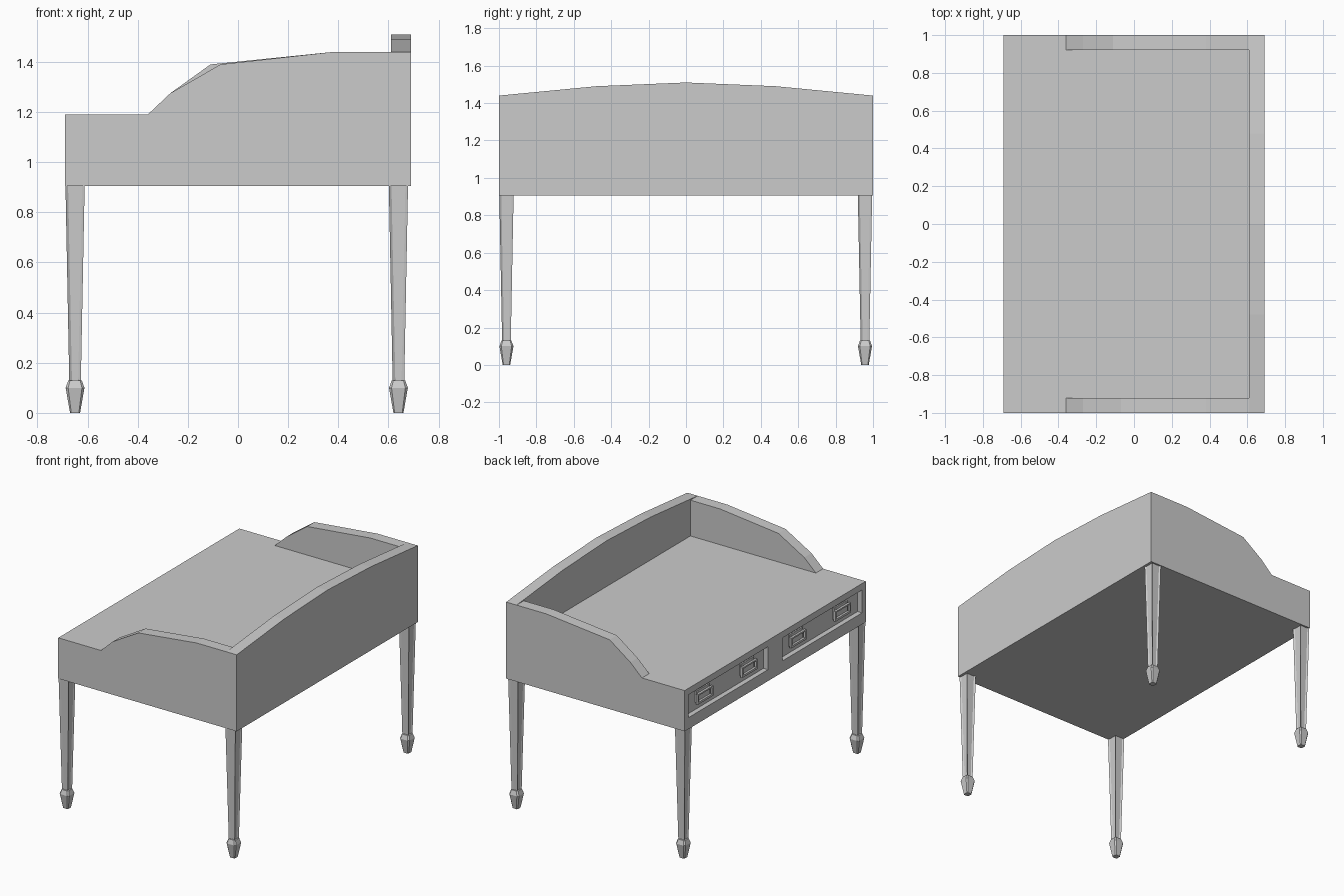
import bpy, bmesh
from mathutils import Vector

if "Cube" in bpy.data.objects:
    bpy.data.objects.remove(bpy.data.objects["Cube"])


def finish(bm, name):
    bmesh.ops.recalc_face_normals(bm, faces=bm.faces)
    me = bpy.data.meshes.new(name)
    bm.to_mesh(me)
    bm.free()
    ob = bpy.data.objects.new(name, me)
    bpy.context.collection.objects.link(ob)
    return ob


def add_box(bm, lo, hi):
    verts = bmesh.ops.create_cube(bm, size=1)["verts"]
    for v in verts:
        v.co = Vector([(lo[i] + hi[i]) / 2 + v.co[i] * (hi[i] - lo[i]) for i in range(3)])


def box(name, lo, hi):
    bm = bmesh.new()
    add_box(bm, lo, hi)
    return finish(bm, name)


def prism(name, points, offset):
    """Extrude a flat outline by an offset."""
    bm = bmesh.new()
    face = bm.faces.new([bm.verts.new(p) for p in points])
    new = bmesh.ops.extrude_face_region(bm, geom=[face], use_keep_orig=True)["geom"]
    bmesh.ops.translate(bm, vec=offset, verts=[g for g in new if isinstance(g, bmesh.types.BMVert)])
    return finish(bm, name)


def loft(bm, rings):
    """Skin closed rings of points; returns the side faces."""
    loops = [[bm.verts.new(p) for p in r] for r in rings]
    n = len(loops[0])
    sides = []
    for a, b in zip(loops, loops[1:]):
        for i in range(n):
            j = (i + 1) % n
            sides.append(bm.faces.new((a[i], a[j], b[j], b[i])))
    bm.faces.new(loops[0][::-1])
    bm.faces.new(loops[-1])
    return sides


def square(cx, cy, h, z):
    return [(cx + sx * h, cy + sy * h, z) for sx, sy in ((-1, -1), (1, -1), (1, 1), (-1, 1))]


def cut_square(cx, cy, h, z, c):
    k = h - c
    pts = ((-k, -h), (k, -h), (h, -k), (h, k), (k, h), (-k, h), (-h, k), (-h, -k))
    return [(cx + x, cy + y, z) for x, y in pts]


X, TOP, BOTTOM = 0.69, 1.19, 0.905

# Desk case, with two drawer recesses cut into the -x face
case = box("desk_case", (-X, -1, BOTTOM), (X, 1, TOP))
for side, y0, y1 in (("left", 0.08, 0.96), ("right", -0.96, -0.08)):
    cutter = box(side + "_drawer_cutter", (-X - 0.1, y0, 0.985), (-X + 0.035, y1, 1.145))
    cutter.hide_render = True
    cutter.hide_viewport = True
    mod = case.modifiers.new(side + "_drawer", "BOOLEAN")
    mod.operation = "DIFFERENCE"
    mod.solver = "EXACT"
    mod.object = cutter

# Gallery sides: the shoulder sits slightly differently on each side
for name, y, t, peak in (("gallery_side_front", -1, 0.08, -0.07), ("gallery_side_rear", 1, -0.08, -0.11)):
    outline = [(-0.36, TOP), (-0.27, 1.275), (peak, 1.39), (0.38, 1.44), (0.61, 1.44), (0.61, TOP)]
    prism(name, [(x, y, z) for x, z in outline], (0, t, 0))

# Arched gallery back
arch = [(-1, TOP), (-1, 1.44), (-0.48, 1.49), (0, 1.51), (0.48, 1.49), (1, 1.44), (1, TOP)]
prism("gallery_back", [(0.61, y, z) for y, z in arch], (0.08, 0, 0))

# Drawer handles: backplate, bail posts and bar
for i, y in enumerate((0.76, 0.27, -0.27, -0.76)):
    bm = bmesh.new()
    xb = -X + 0.036
    add_box(bm, (xb - 0.010, y - 0.075, 1.035), (xb, y + 0.075, 1.115))
    add_box(bm, (xb - 0.030, y - 0.085, 1.030), (xb - 0.015, y + 0.085, 1.045))
    add_box(bm, (xb - 0.030, y - 0.085, 1.090), (xb - 0.015, y + 0.085, 1.100))
    for s in (-1, 1):
        yc = y + s * 0.079
        add_box(bm, (xb - 0.030, yc - 0.006, 1.045), (xb - 0.015, yc + 0.006, 1.090))
        add_box(bm, (xb - 0.016, y + s * 0.06 - 0.008, 1.088), (xb - 0.009, y + s * 0.06 + 0.008, 1.102))
    finish(bm, "drawer_handle_%d" % (i + 1))

# Tapered legs with a sunk panel on each face, and spade feet
for fx, cx in (("drawer", -0.65), ("back", 0.64)):
    for fy, cy in (("front", -0.96), ("rear", 0.957)):
        bm = bmesh.new()
        sides = loft(bm, [square(cx, cy, 0.023, 0.12), square(cx, cy, 0.0385, 0.92)])
        bmesh.ops.recalc_face_normals(bm, faces=bm.faces)
        bmesh.ops.inset_individual(bm, faces=sides, thickness=0.015, depth=-0.007)
        finish(bm, "%s_%s_leg" % (fx, fy))
        bm = bmesh.new()
        loft(bm, [cut_square(cx, cy, h, z, c) for h, z, c in
                  ((0.02, 0, 0.005), (0.0375, 0.10, 0.010), (0.027, 0.13, 0.007))])
        finish(bm, "%s_%s_foot" % (fx, fy))
